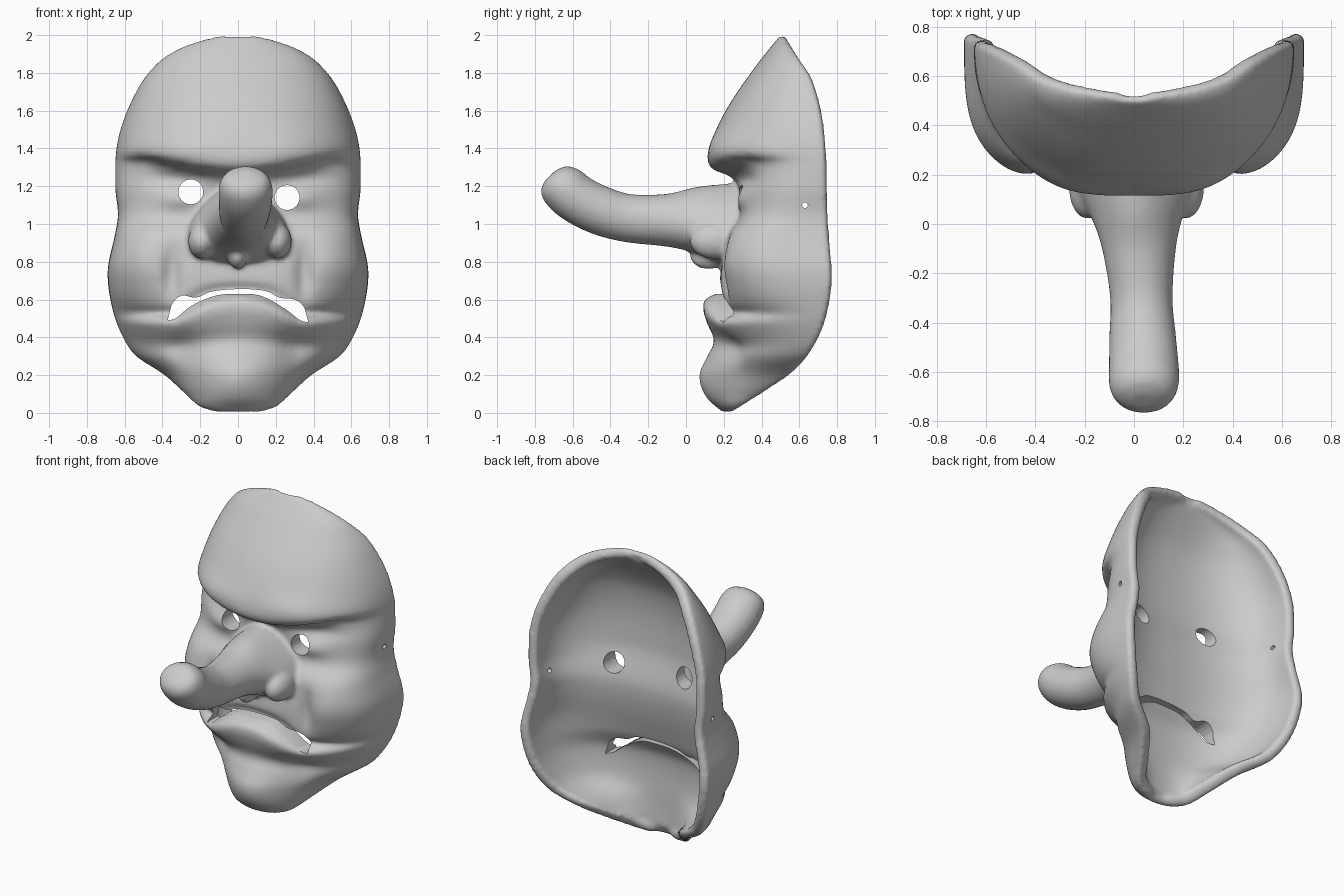
import bpy, bmesh
from math import sin, cos, pi, exp
from mathutils import Vector

if "Cube" in bpy.data.objects:
    bpy.data.objects.remove(bpy.data.objects["Cube"])

grey = bpy.data.materials.new("plain_grey")
grey.use_nodes = True
grey.diffuse_color = (0.6, 0.6, 0.6, 1)
grey.node_tree.nodes["Principled BSDF"].inputs["Base Color"].default_value = (0.6, 0.6, 0.6, 1)


def curve(*keys):
    """Smooth function of height through (z, value) pairs."""
    def slope(i):
        a, b = keys[max(i - 1, 0)], keys[min(i + 1, len(keys) - 1)]
        return (b[1] - a[1]) / (b[0] - a[0])

    def at(z):
        z = min(max(z, keys[0][0]), keys[-1][0])
        i = max(k for k in range(len(keys) - 1) if keys[k][0] <= z)
        (z0, v0), (z1, v1) = keys[i], keys[i + 1]
        h = z1 - z0
        t = (z - z0) / h
        return (v0 * (1 + 2 * t) * (1 - t) ** 2 + v1 * t * t * (3 - 2 * t)
                + h * slope(i) * t * (1 - t) ** 2 - h * slope(i + 1) * t * t * (1 - t))
    return at


# Half width, back rim, front centre line, squareness and hollow, by height
width = curve((0, .1), (.03, .2), (.1, .28), (.2, .39), (.3, .54), (.4, .61), (.55, .665),
              (.75, .69), (.95, .65), (1.05, .635), (1.2, .65), (1.45, .635), (1.7, .54),
              (1.85, .43), (1.93, .31), (1.98, .17), (2, .08))
rim = curve((0, .24), (.1, .4), (.22, .57), (.35, .67), (.5, .73), (.7, .76), (1, .74),
            (1.5, .72), (1.77, .66), (1.9, .58), (2, .52))
front = curve((0, .2), (.08, .12), (.2, .09), (.3, .12), (.38, .15), (.48, .11), (.56, .09),
              (.61, .11), (.645, .2), (.7, .18), (.85, .2), (.95, .22), (1.04, .28), (1.18, .28),
              (1.25, .24), (1.29, .14), (1.36, .115), (1.5, .16), (1.65, .24), (1.85, .38), (2, .5))
square = curve((0, 2), (.3, 1.8), (.5, 2.2), (.65, 3.2), (.85, 4), (1.15, 3),
               (1.35, 2.35), (1.7, 2.2), (2, 2))
hollow = curve((0, .25), (.2, .24), (.5, .24), (.65, .31), (1, .38), (1.3, .33), (1.7, .36), (2, .52))


def bump(x, z, cx, cz, sx, sz):
    return exp(-((abs(x) - cx) / sx) ** 2 - ((z - cz) / sz) ** 2)


def face_point(z, a):
    n, w, r = square(z), width(z), rim(z)
    k = (abs(sin(a)) ** n + abs(cos(a)) ** n) ** (-1 / n)
    x = w * k * sin(a)
    # arch the lips downwards and the brows upwards away from the middle
    zs = z + min(.13, 1.2 * x * x) * exp(-((z - .55) / .15) ** 2)
    zs -= .1 * min(1, 4 * x * x) * exp(-((z - 1.3) / .12) ** 2)
    y = r - (r - front(zs)) * k * cos(a)
    relief = (.045 * bump(x, z, .35, .74, .045, .13)      # cheek fold
              - .025 * bump(x, z, .5, .82, .12, .15)      # cheek
              - .035 * bump(x, z, .32, 1.13, .12, .05)    # eyelid
              + .03 * bump(x, z, .36, 1.24, .14, .04)     # socket
              - .02 * bump(x, z, .3, 1.42, .18, .08)      # brow
              + .04 * bump(x, z, .3, .33, .09, .1)        # jaw hollow
              - .02 * bump(x, z, 0, .18, .16, .12))       # chin
    return Vector((x, y + relief * max(cos(a), 0) ** .5, z))


def hollow_point(z, a):
    n, w, r = 2.4, max(width(z) - .065, .04), rim(z)
    k = (abs(sin(a)) ** n + abs(cos(a)) ** n) ** (-1 / n)
    deep = min(hollow(z), r - .01)
    return Vector((w * k * sin(a), r - (r - deep) * k * cos(a), 1 + (z - 1) * .95))


bm = bmesh.new()

# Mask shell: outer face, inner hollow and a rounded rim between them
ROWS, COLS = 120, 110


def sheet(point):
    return [[bm.verts.new(point(1 - cos(pi * i / ROWS), pi * (j / COLS - .5)))
             for j in range(COLS + 1)] for i in range(ROWS + 1)]


def edge_loop(g):
    return (g[0][:-1] + [row[-1] for row in g[:-1]] + g[-1][:0:-1] + [row[0] for row in g[:0:-1]])


def skin(loop_a, loop_b):
    for i in range(len(loop_a)):
        bm.faces.new((loop_a[i - 1], loop_a[i], loop_b[i], loop_b[i - 1]))


outer, inner = sheet(face_point), sheet(hollow_point)
for g in (outer, inner):
    for i in range(ROWS):
        for j in range(COLS):
            bm.faces.new((g[i][j], g[i][j + 1], g[i + 1][j + 1], g[i + 1][j]))
lip = [bm.verts.new((a.co + b.co) / 2 + Vector((0, .015, 0)))
       for a, b in zip(edge_loop(outer), edge_loop(inner))]
skin(edge_loop(outer), lip)
skin(lip, edge_loop(inner))

# Long upturned nose: y, z, centre x, half width, half height, pear shape, tilt
NOSE = ((.33, 1, 0, .26, .22, .4, 0), (.18, 1, 0, .245, .21, .4, 0), (.05, 1.02, .01, .19, .175, .25, 0),
        (-.1, 1.02, .02, .15, .14, .05, 0), (-.3, 1.03, .03, .127, .128, 0, .12),
        (-.45, 1.07, .035, .135, .13, 0, .4), (-.58, 1.135, .04, .142, .13, 0, .65),
        (-.655, 1.2, .04, .14, .125, 0, .8), (-.7, 1.24, .04, .11, .095, 0, .8),
        (-.72, 1.255, .04, .05, .045, 0, .8))
keys = [curve(*[(i, s[c]) for i, s in enumerate(NOSE)]) for c in range(7)]
rings = []
for step in range(5 * (len(NOSE) - 1) + 1):
    y, z, cx, hw, hh, pear, tilt = [k(step / 5) for k in keys]
    ring = []
    for s in range(40):
        a = 2 * pi * s / 40
        up = hh * sin(a)
        ring.append(bm.verts.new((cx + hw * cos(a) * (1 - pear * sin(a)),
                                  y + up * sin(tilt), z + up * cos(tilt))))
    rings.append(ring)
for a, b in zip(rings, rings[1:]):
    skin(a, b)
bm.faces.new(rings[0])
bm.faces.new(rings[-1])


# Nostril wings and septum
def blob(centre, size):
    made = bmesh.ops.create_uvsphere(bm, u_segments=24, v_segments=16, radius=1)["verts"]
    for v in made:
        v.co = Vector(centre) + Vector(c * s for c, s in zip(v.co, size))


for side in (-1, 1):
    blob((side * .2 + .01, .15, .91), (.075, .13, .095))
blob((0, .12, .83), (.05, .1, .07))

bmesh.ops.recalc_face_normals(bm, faces=bm.faces)
mesh = bpy.data.meshes.new("long_nosed_mask")
bm.to_mesh(mesh)
bm.free()
mask = bpy.data.objects.new("long_nosed_mask", mesh)
bpy.context.collection.objects.link(mask)
mesh.materials.append(grey)


# Cutters for the eyes, the cord holes and the mouth
def prism(name, outline, start, end, place):
    cut = bmesh.new()
    ends = [[cut.verts.new(place(u, v, d)) for u, v in outline] for d in (start, end)]
    for i in range(len(outline)):
        cut.faces.new((ends[0][i - 1], ends[0][i], ends[1][i], ends[1][i - 1]))
    cut.faces.new(ends[0])
    cut.faces.new(ends[1])
    bmesh.ops.recalc_face_normals(cut, faces=cut.faces)
    data = bpy.data.meshes.new(name)
    cut.to_mesh(data)
    cut.free()
    ob = bpy.data.objects.new(name, data)
    bpy.context.collection.objects.link(ob)
    ob.hide_render = True
    return ob


def circle(cx, cz, r):
    return [(cx + r * cos(pi * i / 12), cz + r * sin(pi * i / 12)) for i in range(24)]


def along_y(u, v, d):
    return (u, d, v)


def along_x(u, v, d):
    return (d, u, v)


upper = curve((-.37, .5), (-.35, .575), (-.3, .62), (-.22, .61), (-.15, .64), (0, .655),
              (.15, .645), (.22, .61), (.3, .6), (.35, .56), (.37, .49))
lower = curve((-.37, .49), (-.33, .5), (-.25, .565), (-.12, .62), (0, .63),
              (.12, .62), (.25, .55), (.33, .49), (.37, .48))
xs = [.37 * i / 20 for i in range(-20, 21)]
mouth = [(x, upper(x)) for x in xs] + [(x, lower(x)) for x in reversed(xs)]
cutters = [prism("right_eye_cutter", circle(-.25, 1.17, .066), 0, .7, along_y),
           prism("left_eye_cutter", circle(.26, 1.14, .066), 0, .7, along_y),
           prism("cord_hole_cutter", circle(.63, 1.1, .015), -1, 1, along_x),
           prism("mouth_cutter", mouth, -.2, .62, along_y)]

# Fuse everything into one skin, soften it, then open the holes
bpy.context.view_layer.objects.active = mask
mask.select_set(True)
fuse = mask.modifiers.new("fuse", "REMESH")
fuse.mode = "VOXEL"
fuse.voxel_size = .014
soften = mask.modifiers.new("soften", "SMOOTH")
soften.factor = .5
soften.iterations = 6
for cutter in cutters:
    hole = mask.modifiers.new(cutter.name, "BOOLEAN")
    hole.object = cutter
    hole.operation = "DIFFERENCE"
    hole.solver = "EXACT"
for name in [m.name for m in mask.modifiers]:
    bpy.ops.object.modifier_apply(modifier=name)
for cutter in cutters:
    bpy.data.objects.remove(cutter)
bpy.ops.object.shade_smooth_by_angle(angle=.8)
